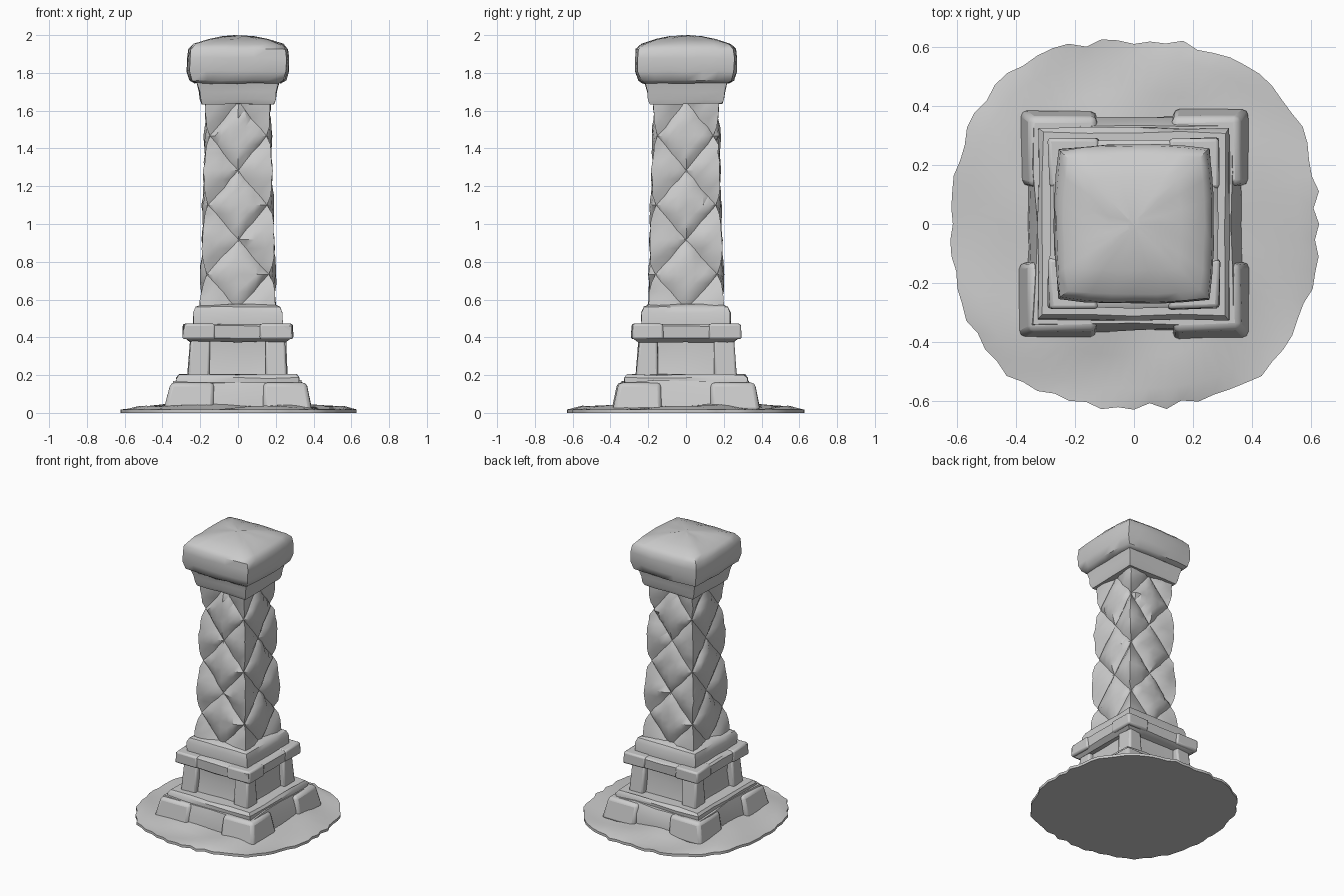
import bpy, bmesh, math, random

random.seed(4)
if "Cube" in bpy.data.objects:
    bpy.data.objects.remove(bpy.data.objects["Cube"])

stone = bpy.data.materials.new("grey stone")
stone.use_nodes = True
GREY = (0.6, 0.6, 0.6, 1)
stone.diffuse_color = GREY
stone.node_tree.nodes["Principled BSDF"].inputs["Base Color"].default_value = GREY


def finish(name, bm, angle=35, bevel=0):
    bmesh.ops.recalc_face_normals(bm, faces=bm.faces)
    mesh = bpy.data.meshes.new(name)
    bm.to_mesh(mesh)
    bm.free()
    mesh.materials.append(stone)
    ob = bpy.data.objects.new(name, mesh)
    bpy.context.collection.objects.link(ob)
    if bevel:
        mod = ob.modifiers.new("worn edges", "BEVEL")
        mod.width = bevel
        mod.segments = 2
    bpy.ops.object.select_all(action="DESELECT")
    ob.select_set(True)
    bpy.context.view_layer.objects.active = ob
    bpy.ops.object.shade_smooth_by_angle(angle=math.radians(angle))
    return ob


def square_point(t, half, soften=0.0):
    """Point on a square outline, t from 0 to 4, starting at the front-right corner."""
    side, u = int(t) % 4, 2 * (t % 1) - 1
    x, y = u, -1 - soften * (1 - u * u)
    for _ in range(side):
        x, y = -y, x
    return x * half, y * half


def loft(name, profile, n=4, soften=0.0, jitter=0.0, angle=35):
    """Stack square rings given as (half width, height)."""
    bm = bmesh.new()
    rings = []
    for half, z in profile:
        rings.append([bm.verts.new((*(c + random.uniform(-jitter, jitter)
                                      for c in square_point(i / n, half, soften)),
                                    z + random.uniform(-jitter, jitter)))
                      for i in range(4 * n)])
    for a, b in zip(rings, rings[1:]):
        for i in range(4 * n):
            k = (i + 1) % (4 * n)
            bm.faces.new((a[i], a[k], b[k], b[i]))
    bm.faces.new(rings[0])
    bm.faces.new(rings[-1])
    return finish(name, bm, angle)


def corner_blocks(name, inner, bottom, top, z0, z1, bevel=0.012):
    """Four worn blocks, one on each corner."""
    for sx, side in ((1, "left"), (-1, "right")):
        for sy, end in ((1, "back"), (-1, "front")):
            bm = bmesh.new()
            bmesh.ops.create_cube(bm, size=1)
            for v in bm.verts:
                outer = top if v.co.z > 0 else bottom
                v.co.x = sx * (outer if v.co.x > 0 else inner) + random.uniform(-.006, .006)
                v.co.y = sy * (outer if v.co.y > 0 else inner) + random.uniform(-.006, .006)
                v.co.z = z1 if v.co.z > 0 else z0
            finish(f"{name}_{end}_{side}", bm, bevel=bevel)


# Ragged patch of ground: a squarish disc with uneven relief
bm = bmesh.new()
COUNT = 72
rings = []
for scale, z in ((1, 0.0), (1, 0.018), (0.9, 0.026), (0.72, 0.03), (0.5, 0.05)):
    ring = []
    for i in range(COUNT):
        a = math.tau * i / COUNT
        c, s = math.cos(a), math.sin(a)
        r = 0.62 / (abs(c) ** 2.5 + abs(s) ** 2.5) ** 0.4
        rag = random.Random(i).uniform(-.014, .012) if scale == 1 else 0
        lump = 0.012 * math.sin(5 * a + 9 * scale) * (scale < 1)
        ring.append(bm.verts.new(((r * scale + rag) * c, (r * scale + rag) * s, z + lump)))
    rings.append(ring)
for a, b in zip(rings, rings[1:]):
    for i in range(COUNT):
        k = (i + 1) % COUNT
        bm.faces.new((a[i], a[k], b[k], b[i]))
bm.faces.new(rings[0])
bm.faces.new(rings[-1])
finish("ground_patch", bm, 50)

# Stepped base
loft("plinth", [(.365, .01), (.355, .1), (.335, .165)], jitter=.008)
corner_blocks("plinth_block", .13, .39, .36, .01, .16, .02)
loft("plinth_step", [(.325, .15), (.325, .185), (.31, .203)], jitter=.004)

# Pedestal: sunken panels between corner posts
loft("pedestal_panel", [(.235, .19), (.215, .3), (.22, .4)], jitter=.004)
corner_blocks("pedestal_post", .15, .265, .25, .19, .4)

# Ledge above the pedestal
loft("ledge", [(.25, .375), (.28, .395), (.285, .46), (.27, .47)], jitter=.003)
corner_blocks("ledge_block", .12, .29, .288, .39, .472)
loft("shaft_foot", [(.235, .46), (.235, .53), (.222, .56), (.19, .575)], jitter=.003)

# Shaft: a lattice of bulging diamond stones with grooves between them
N, ROWS, Z0, Z1 = 8, 24, .55, 1.65
bm = bmesh.new()
rows = []
for j in range(ROWS + 1):
    t = j / ROWS
    row = []
    for i in range(4 * N):
        p, q = (i + j + 4) % N, (i - j - 4) % N
        gap = min(p, N - p, q, N - q)
        shrink = (0.85, 0.95, 0.985, 1.0, 1.01)[gap]
        x, y = square_point(i / N, (.2 - .03 * t) * shrink, .02)
        row.append(bm.verts.new((x + random.uniform(-.005, .005),
                                 y + random.uniform(-.005, .005), Z0 + (Z1 - Z0) * t)))
    rows.append(row)
for j in range(ROWS):
    for i in range(4 * N):
        k = (i + 1) % (4 * N)
        a, b, c, d = rows[j][i], rows[j][k], rows[j + 1][k], rows[j + 1][i]
        if (i + j + 5) % N == 0:
            bm.faces.new((a, b, d))
            bm.faces.new((b, c, d))
        else:
            bm.faces.new((a, b, c))
            bm.faces.new((a, c, d))
finish("shaft_diamond_stones", bm, 40)

# Capital and domed cap stone
loft("capital", [(.19, 1.635), (.2, 1.66), (.205, 1.7), (.222, 1.765)], jitter=.003)
loft("cap_stone", [(.215, 1.745), (.24, 1.76), (.255, 1.81), (.255, 1.88), (.25, 1.925),
                   (.225, 1.952), (.15, 1.978), (.08, 1.992), (.02, 1.998)],
     n=6, soften=.06, jitter=.003, angle=45)
